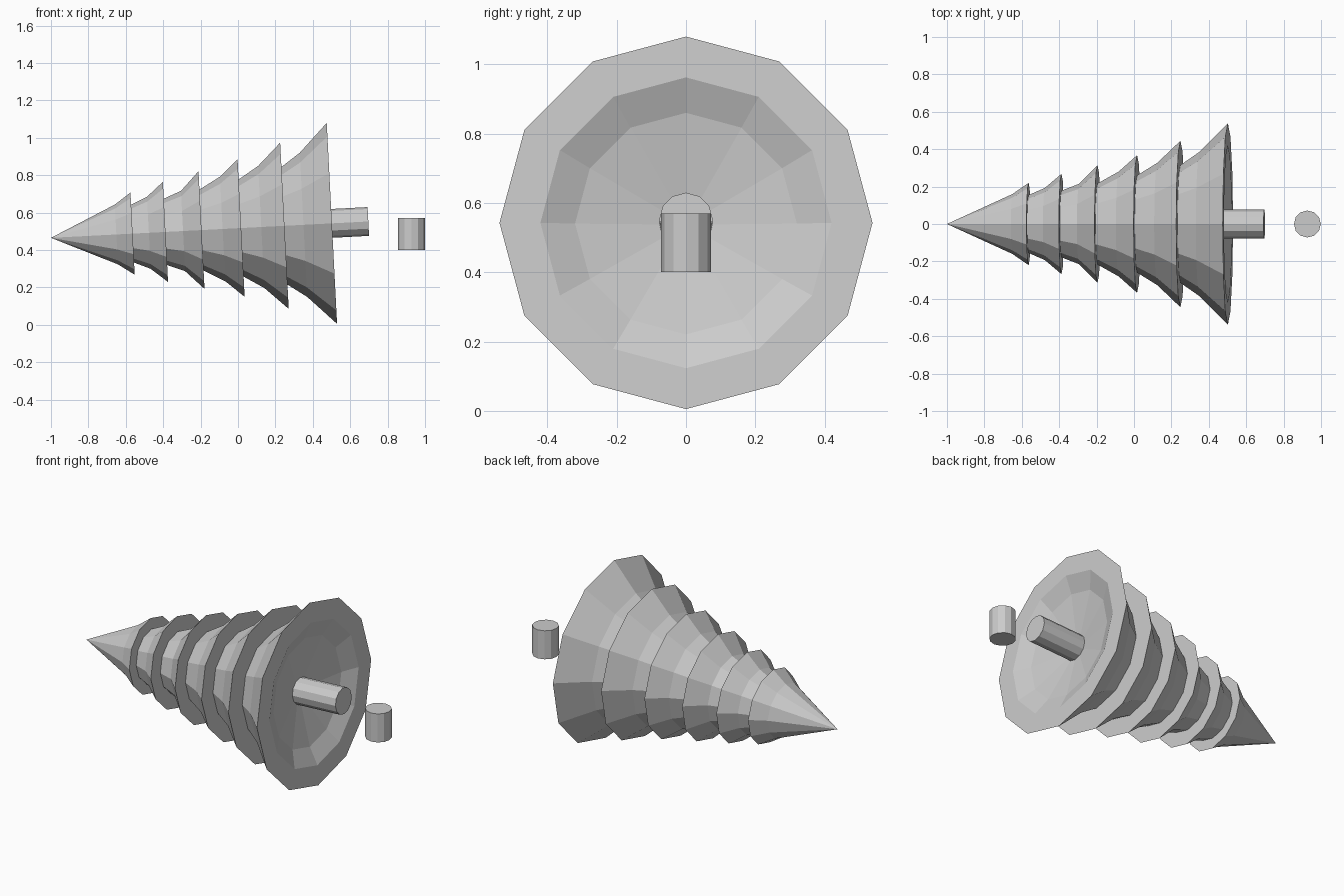
import bpy, bmesh, math
from mathutils import Matrix, Vector

cube = bpy.data.objects.get("Cube")
if cube:
    bpy.data.objects.remove(cube, do_unlink=True)

SIDES = 12
grey = bpy.data.materials.new("plain grey")
grey.use_nodes = True
COLOUR = (0.6, 0.6, 0.6, 1)
grey.diffuse_color = COLOUR
grey.node_tree.nodes["Principled BSDF"].inputs["Base Color"].default_value = COLOUR


def lathe(name, profile, matrix):
    """Turn (distance along axis, radius) points round local z; radius 0 closes to a point."""
    bm = bmesh.new()
    rings = []
    for s, r in profile:
        if r == 0:
            rings.append([bm.verts.new((0, 0, s))] * SIDES)
        else:
            angles = [2 * math.pi * i / SIDES for i in range(SIDES)]
            rings.append([bm.verts.new((r * math.cos(a), r * math.sin(a), s)) for a in angles])
    for low, high in zip(rings, rings[1:]):
        for i in range(SIDES):
            j = (i + 1) % SIDES
            bm.faces.new(dict.fromkeys((low[i], low[j], high[j], high[i])))
    # Flat caps on open ends
    for ring in (rings[0], rings[-1]):
        if ring[0] is not ring[1]:
            bm.faces.new(ring)
    bmesh.ops.recalc_face_normals(bm, faces=bm.faces)
    mesh = bpy.data.meshes.new(name)
    bm.to_mesh(mesh)
    bm.free()
    mesh.materials.append(grey)
    obj = bpy.data.objects.new(name, mesh)
    obj.matrix_world = matrix
    bpy.context.collection.objects.link(obj)
    return obj


# Fallen tree axis: from the tip towards the trunk, rising slightly
tip = Vector((-1, 0, 0.465))
lean = math.radians(90 - 2.95)
axis = Matrix.Translation(tip) @ Matrix.Rotation(lean, 4, "Y")

# Foliage tiers: inner radius, flare position and radius, rim position and radius
tiers = [
    (0, 0.35, 0.16, 0.437, 0.22),
    (0.155, 0.524, 0.193, 0.613, 0.268),
    (0.178, 0.707, 0.215, 0.806, 0.315),
    (0.217, 0.919, 0.28, 1.018, 0.368),
    (0.26, 1.126, 0.327, 1.25, 0.445),
    (0.315, 1.352, 0.386, 1.504, 0.538),
]
profile = []
start = 0
for inner, flare_s, flare_r, rim_s, rim_r in tiers:
    profile += [(start, inner), (flare_s, flare_r), (rim_s, rim_r)]
    start = rim_s
# Shallow hollow under the lowest tier
profile += [(1.504, 0.42), (1.46, 0.32), (1.4, 0)]
lathe("foliage", profile, axis)

# Trunk left in the tree, and the separate upright stump
lathe("trunk", [(1.38, 0.077), (1.699, 0.077)], axis)
lathe("stump", [(0.4, 0.072), (0.57, 0.072)], Matrix.Translation((0.927, 0, 0)))
